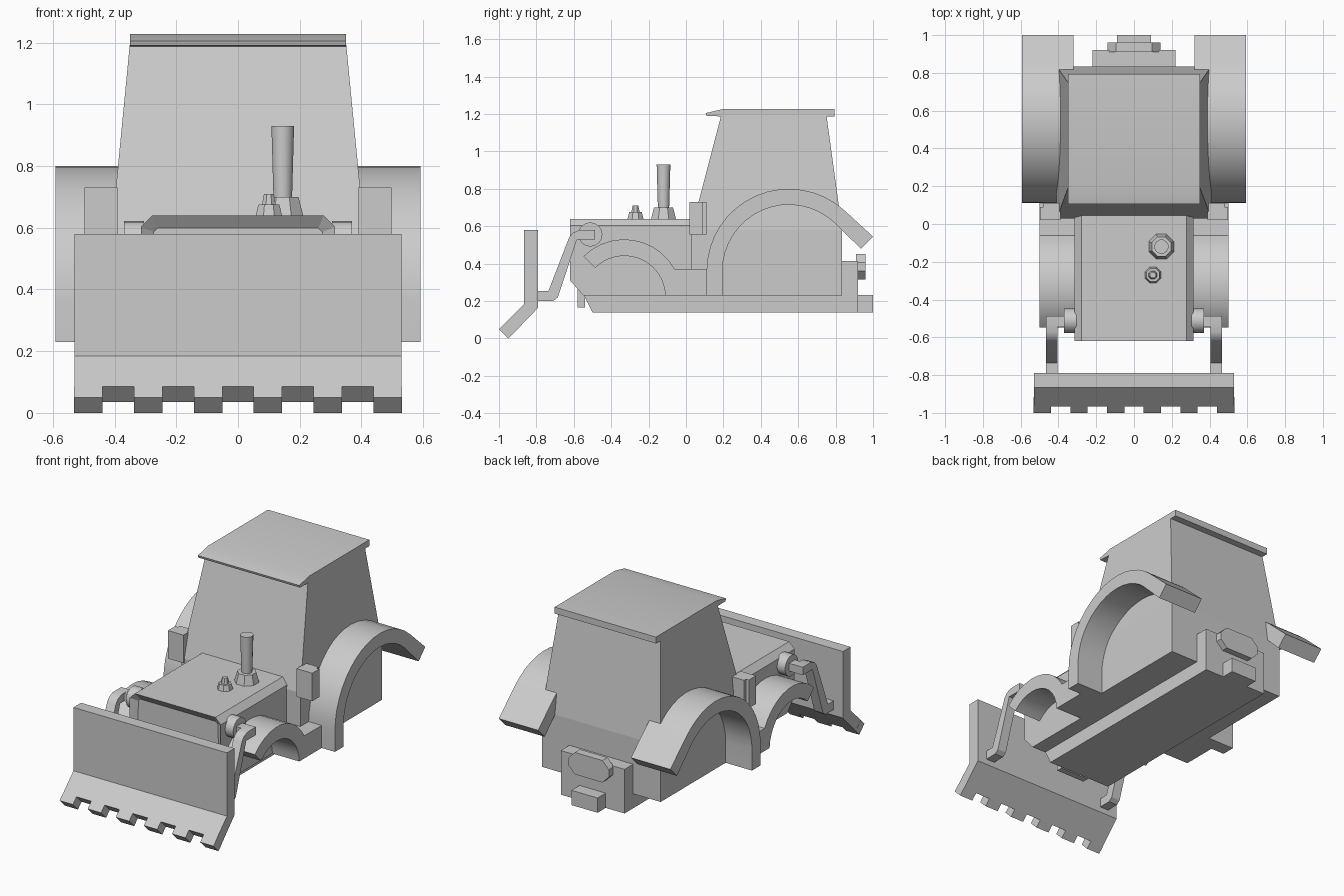
import bpy, bmesh, math
from mathutils import Matrix, Vector

if "Cube" in bpy.data.objects:
    bpy.data.objects.remove(bpy.data.objects["Cube"])

mat = bpy.data.materials.new("light grey")
mat.diffuse_color = (0.6, 0.6, 0.6, 1)
mat.use_nodes = True
mat.node_tree.nodes["Principled BSDF"].inputs["Base Color"].default_value = mat.diffuse_color


def finish(name, bm, mirror=False, smooth=True):
    """Turn a bmesh into a named object, optionally mirrored over x = 0."""
    bmesh.ops.recalc_face_normals(bm, faces=bm.faces)
    me = bpy.data.meshes.new(name)
    bm.to_mesh(me)
    bm.free()
    me.materials.append(mat)
    ob = bpy.data.objects.new(name, me)
    bpy.context.collection.objects.link(ob)
    if mirror:
        ob.modifiers.new("mirror", 'MIRROR')
    bpy.ops.object.select_all(action='DESELECT')
    ob.select_set(True)
    bpy.context.view_layer.objects.active = ob
    if smooth:
        bpy.ops.object.shade_smooth_by_angle(angle=math.radians(30))
    return ob


def prism_bm(pts, x0, x1, bm=None):
    """Extrude a (y, z) side profile from x0 to x1."""
    bm = bm or bmesh.new()
    f = bm.faces.new([bm.verts.new((x0, y, z)) for y, z in pts])
    ext = bmesh.ops.extrude_face_region(bm, geom=[f])
    for v in ext['geom']:
        if isinstance(v, bmesh.types.BMVert):
            v.co.x = x1
    return bm


def prism(name, pts, x0, x1, mirror=False):
    return finish(name, prism_bm(pts, x0, x1), mirror)


def box(name, x0, x1, y0, y1, z0, z1, mirror=False):
    return prism(name, [(y0, z0), (y1, z0), (y1, z1), (y0, z1)], x0, x1, mirror)


def cone(name, loc, r1, r2, h, sides, axis='Z', mirror=False):
    """Tapered cylinder starting at loc and running along the axis."""
    bm = bmesh.new()
    bmesh.ops.create_cone(bm, cap_ends=True, segments=sides, radius1=r1, radius2=r2, depth=h,
                          matrix=Matrix.Translation((0, 0, h / 2)))
    rot = Matrix.Rotation(math.pi / 2, 4, 'Y') if axis == 'X' else Matrix.Rotation(math.pi / sides, 4, 'Z')
    bmesh.ops.transform(bm, matrix=Matrix.Translation(loc) @ rot, verts=bm.verts)
    return finish(name, bm, mirror)


def arc(cy, cz, r, a0, a1, n):
    return [(cy + r * math.cos(math.radians(a0 + (a1 - a0) * i / n)),
             cz + r * math.sin(math.radians(a0 + (a1 - a0) * i / n))) for i in range(n + 1)]


# chassis keel
prism("chassis", [(-0.5, 0.14), (0.84, 0.14), (0.84, 0.24), (-0.548, 0.235)], -0.22, 0.22)

# hood with chamfered long edges and recessed grille
bm = prism_bm([(-0.62, 0.64), (-0.62, 0.31), (-0.548, 0.23), (0.06, 0.23), (0.06, 0.64)], -0.315, 0.315)
bmesh.ops.recalc_face_normals(bm, faces=bm.faces)
long_edges = [e for e in bm.edges if all(v.co.z > 0.63 for v in e.verts)
              and abs(e.verts[0].co.x - e.verts[1].co.x) < 0.01]
bmesh.ops.bevel(bm, geom=long_edges, offset=0.037, segments=1, affect='EDGES')
bm.normal_update()
front = [f for f in bm.faces if f.normal.y < -0.9]
bmesh.ops.inset_region(bm, faces=front, thickness=0.045, depth=0)
for v in front[0].verts:
    v.co.y += 0.03
finish("hood", bm, smooth=False)

# nose plate below the grille
box("nose_plate", -0.1, 0.1, -0.58, -0.54, 0.165, 0.3)

# cab: straight lower body, tapering upper cabin
bm = bmesh.new()
rings = [(0.41, 0.03, 0.835, 0.23), (0.41, 0.028, 0.835, 0.58), (0.35, 0.19, 0.75, 1.2)]
loops = [[bm.verts.new(p) for p in ((-x, a, z), (x, a, z), (x, b, z), (-x, b, z))] for x, a, b, z in rings]
for lo, hi in zip(loops, loops[1:]):
    for i in range(4):
        j = (i + 1) % 4
        bm.faces.new((lo[i], lo[j], hi[j], hi[i]))
bm.faces.new(loops[0])
bm.faces.new(loops[-1])
finish("cab", bm, smooth=False)

# roof with sloping visor
prism("roof", [(0.11, 1.19), (0.105, 1.205), (0.2, 1.227), (0.795, 1.227), (0.795, 1.187), (0.2, 1.187)],
      -0.35, 0.35)

# rear fenders
prism("rear_fender",
      [(0.11, 0.23)] + arc(0.55, 0.36, 0.44, 180, 47, 16) + [(1.0, 0.545), (0.935, 0.48)]
      + arc(0.55, 0.36, 0.355, 47, 180, 16) + [(0.195, 0.23)], 0.32, 0.592, True)

# front fenders running back into a step
prism("front_fender",
      [(0.12, 0.23), (0.12, 0.37)] + arc(-0.33, 0.222, 0.308, 29, 135, 10)
      + arc(-0.33, 0.222, 0.22, 135, 2, 12), 0.3, 0.5, True)

# side boxes at the cab corners, chamfered outside
bm = prism_bm([(0.02, 0.555), (0.11, 0.555), (0.11, 0.73), (0.02, 0.73)], 0.39, 0.498)
edges = [e for e in bm.edges if all(v.co.x > 0.45 and v.co.y > 0.1 for v in e.verts)]
bmesh.ops.bevel(bm, geom=edges, offset=0.02, segments=2, affect='EDGES')
finish("side_box", bm, True)

# exhaust and air cap on the hood
cone("exhaust_base", (0.145, -0.12, 0.635), 0.073, 0.055, 0.065, 8)
cone("exhaust_pipe", (0.145, -0.12, 0.69), 0.031, 0.038, 0.24, 12)
cone("air_cap_base", (0.1, -0.27, 0.635), 0.047, 0.037, 0.04, 8)
cone("air_cap_tip", (0.1, -0.27, 0.67), 0.025, 0.017, 0.04, 8)

# dozer blade: main plate and six teeth
prism("blade", [(-0.865, 0.58), (-0.79, 0.58), (-0.79, 0.165), (-0.915, 0.035), (-0.965, 0.085),
                (-0.865, 0.185)], -0.53, 0.53)
bm = bmesh.new()
for i in range(6):
    x = -0.485 + i * 0.194
    prism_bm([(-0.915, 0.035), (-0.965, 0.085), (-1.0, 0.05), (-0.95, 0.0)], x - 0.046, x + 0.046, bm)
finish("blade_teeth", bm)

# blade arms with pivots on the hood sides
prism("blade_arm",
      [(-0.487, 0.58), (-0.57, 0.58), (-0.605, 0.565), (-0.625, 0.54), (-0.735, 0.255), (-0.8, 0.255),
       (-0.8, 0.2), (-0.71, 0.2), (-0.685, 0.22), (-0.583, 0.53), (-0.487, 0.53)], 0.405, 0.465, True)
box("arm_pin", 0.36, 0.42, -0.545, -0.487, 0.531, 0.579, True)
cone("arm_pivot", (0.305, -0.512, 0.556), 0.065, 0.065, 0.065, 16, 'X', True)

# rear block, eight-sided cover and hitch
box("rear_block", -0.22, 0.22, 0.82, 0.92, 0.14, 0.415)
bm = bmesh.new()
w, c, z0, z1 = 0.14, 0.045, 0.315, 0.452
octagon = [(-w, z0 + c), (-w + c, z0), (w - c, z0), (w, z0 + c),
           (w, z1 - c), (w - c, z1), (-w + c, z1), (-w, z1 - c)]
f = bm.faces.new([bm.verts.new((x, 0.91, z)) for x, z in octagon])
ext = bmesh.ops.extrude_face_region(bm, geom=[f])
bmesh.ops.translate(bm, vec=Vector((0, 0.05, 0)),
                    verts=[v for v in ext['geom'] if isinstance(v, bmesh.types.BMVert)])
finish("rear_cover", bm)
box("hitch", -0.09, 0.09, 0.9, 1.0, 0.14, 0.232)
